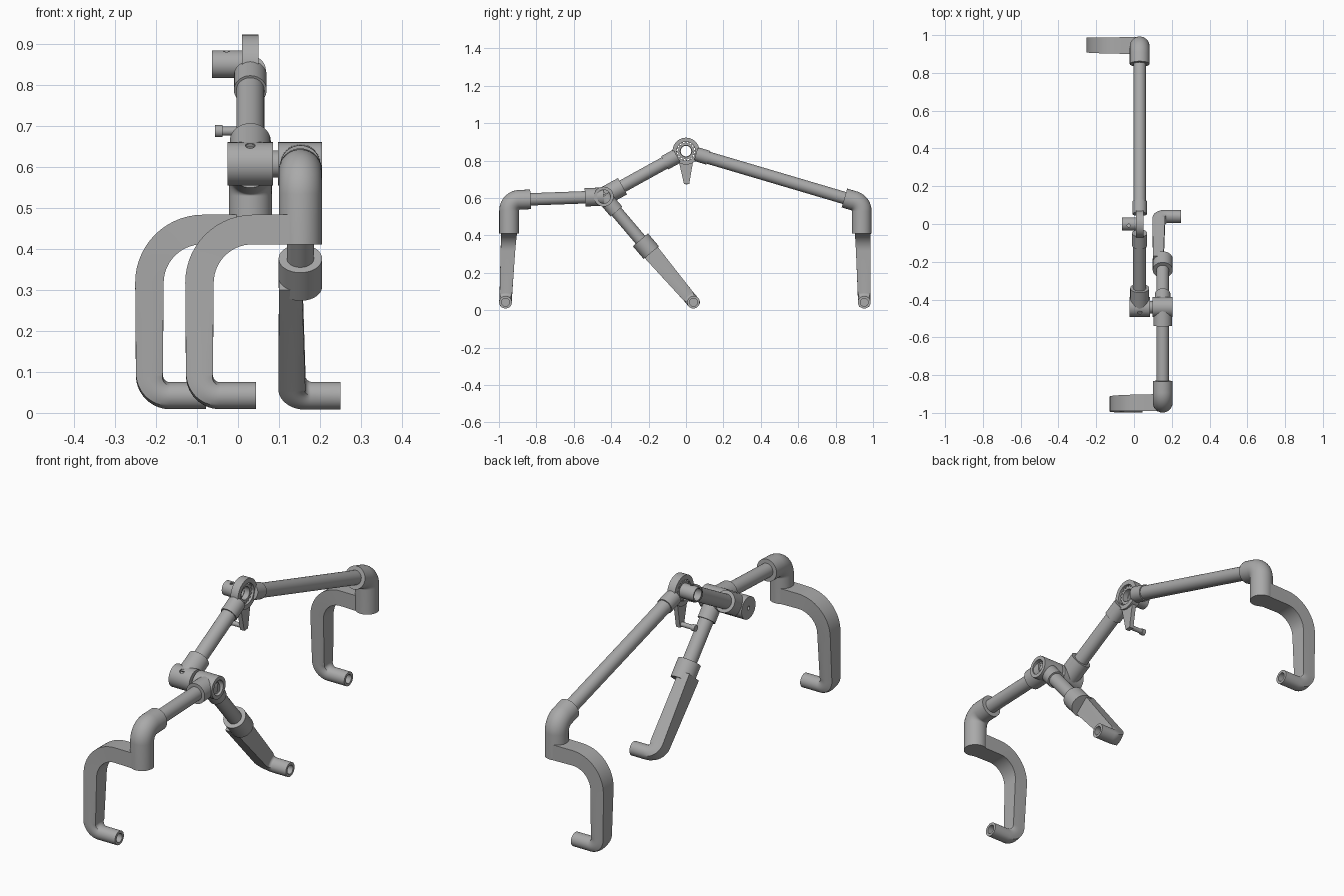
import bpy, bmesh
from math import cos, sin, pi, tan
from mathutils import Vector as V

if "Cube" in bpy.data.objects:
    bpy.data.objects.remove(bpy.data.objects["Cube"])

grey = bpy.data.materials.new("plain_grey")
grey.use_nodes = True
grey.diffuse_color = (0.4, 0.4, 0.4, 1)
grey.node_tree.nodes["Principled BSDF"].inputs["Base Color"].default_value = (0.4, 0.4, 0.4, 1)
SIDES = 40
X, Y = V((1, 0, 0)), V((0, 1, 0))
made = []


def finish(name, bm):
    bmesh.ops.recalc_face_normals(bm, faces=bm.faces)
    mesh = bpy.data.meshes.new(name)
    bm.to_mesh(mesh)
    bm.free()
    mesh.materials.append(grey)
    obj = bpy.data.objects.new(name, mesh)
    bpy.context.collection.objects.link(obj)
    made.append(obj)
    return obj


def bridge(bm, a, b):
    for i in range(len(a)):
        j = (i + 1) % len(a)
        bm.faces.new((a[i], a[j], b[j], b[i]))


def fillet(points, radii, steps=14):
    """Polyline with its inner corners rounded."""
    pts = [V(p) for p in points]
    path = [pts[0]]
    for k, r in enumerate(radii, 1):
        c = pts[k]
        a, b = (pts[k - 1] - c).normalized(), (pts[k + 1] - c).normalized()
        half = a.angle(b) / 2
        mid = c + (a + b).normalized() * (r / sin(half))
        start, end = c + a * (r / tan(half)) - mid, c + b * (r / tan(half)) - mid
        path += [mid + start.slerp(end, i / steps) * r for i in range(steps + 1)]
    return path + [pts[-1]]


def sweep(name, path, normal, size, square=lambda t: 0, bore=None):
    """Sweep a section that may change from round to square along a flat path."""
    path = [V(p) for p in path]
    run = [0]
    for a, b in zip(path, path[1:]):
        run.append(run[-1] + (b - a).length)
    bm = bmesh.new()

    def ring(p, side, a, b, k):
        verts = []
        for i in range(SIDES):
            c, s = cos(2 * pi * i / SIDES), sin(2 * pi * i / SIDES)
            f = 1 + k * (1 / max(abs(c), abs(s)) - 1)
            verts.append(bm.verts.new(p + side * (a * c * f) + normal * (b * s * f)))
        return verts

    rings = []
    for i, p in enumerate(path):
        before = (p - path[i - 1]).normalized() if i else V()
        after = (path[i + 1] - p).normalized() if i < len(path) - 1 else V()
        heading = (before + after).normalized()
        side = normal.cross(heading).normalized()
        t = run[i] / run[-1]
        rings.append(ring(p, side, *size(t), square(t)))
    if bore:
        r, depth = bore
        rings += [ring(path[-1], side, r, r, 0), ring(path[-1] - heading * depth, side, r, r, 0)]
    for a, b in zip(rings, rings[1:]):
        bridge(bm, a, b)
    bm.faces.new(rings[0])
    bm.faces.new(rings[-1])
    return finish(name, bm)


def rod(name, a, b, r, bore=None):
    along_x = abs((V(b) - V(a)).normalized().x) > 0.9
    return sweep(name, [a, b], Y if along_x else X, lambda t: (r, r), bore=bore)


def sleeve(name, x0, x1, outer, inner, center, teeth=0, depth=0):
    """Open ring along x, optionally with teeth on its rim."""
    bm = bmesh.new()
    count = teeth * 4 or SIDES
    loops = []
    for x, r, rim in ((x0, outer, 1), (x1, outer, 1), (x1, inner, 0), (x0, inner, 0)):
        loop = []
        for i in range(count):
            rr = r - depth * rim * (i % 4 > 1 if teeth else 0)
            a = 2 * pi * i / count
            loop.append(bm.verts.new((x, center.y + rr * cos(a), center.z + rr * sin(a))))
        loops.append(loop)
    for i in range(4):
        bridge(bm, loops[i], loops[(i + 1) % 4])
    return finish(name, bm)


def drill(obj, a, b, r):
    cutter = rod("hole_cutter", a, b, r)
    cutter.hide_render = True
    mod = obj.modifiers.new("hole", "BOOLEAN")
    mod.operation, mod.object, mod.solver = "DIFFERENCE", cutter, "EXACT"
    bpy.context.view_layer.objects.active = obj
    bpy.ops.object.modifier_apply(modifier=mod.name)
    made.remove(cutter)
    bpy.data.objects.remove(cutter)


XM, XS = 0.03, 0.152            # main tube line and side tube line
pivot = V((XM, 0, 0.85))
hub = V((XM, -0.44, 0.607))
tee = V((XS, -0.44, 0.607))
up = (pivot - hub).normalized()
rear_top = V((XM, 0.94, 0.572))
back = (rear_top - pivot).normalized()
front_top = V((XS, -0.946, 0.588))
ahead = (front_top - tee).normalized()
foot = V((XS, 0.04, 0.042))
down = (foot - tee).normalized()

# Elbows with straight tubes
for name, corner, run in (("front", front_top, -ahead), ("rear", rear_top, -back)):
    bottom = V((corner.x, corner.y, 0.41))
    reach = 0.115 if name == "front" else 0.097
    sweep(name + "_elbow", fillet([bottom, corner, corner + run * reach], [0.058]),
          X, lambda t: (0.0525, 0.0525))
rod("front_tube", front_top - ahead * 0.1, tee, 0.033)
rod("rear_tube", rear_top - back * 0.08, pivot + back * 0.07, 0.033)
rod("upper_tube", hub, pivot - up * 0.07, 0.034)
rod("leg_tube", tee, tee + down * 0.33, 0.033)

# Collars on the tubes
rod("upper_tube_collar", hub, hub + up * 0.115, 0.05)
rod("front_tube_collar", tee, tee + ahead * 0.1, 0.049)
rod("leg_tube_collar", tee, tee + down * 0.105, 0.041)
rod("pivot_front_collar", pivot - up * 0.055, pivot - up * 0.13, 0.04)
rod("pivot_rear_collar", pivot + back * 0.055, pivot + back * 0.125, 0.038)

# Paired hubs
main_hub = rod("main_hub", hub + X * 0.055, hub - X * 0.055, 0.053, (0.009, 0.02))
drill(main_hub, hub + V((0, -0.022, 0.036)), hub + V((0, -0.036, 0.06)), 0.012)
rod("hub_axle", hub, tee, 0.033)
rod("side_hub", tee - X * 0.054, tee + X * 0.053, 0.053, (0.036, 0.035))
rod("hub_bolt", tee, tee + X * 0.038, 0.022, (0.012, 0.015))

# Pivot ring, toothed hub and hollow knob
sleeve("pivot_ring", 0.01, 0.05, 0.072, 0.05, pivot)
sleeve("pivot_gear", 0.012, 0.04, 0.051, 0.031, pivot, teeth=16, depth=0.009)
knob = sleeve("pivot_knob", -0.063, 0.014, 0.034, 0.028, pivot)
drill(knob, V((-0.028, -0.008, 0.87)), V((-0.028, -0.008, 0.9)), 0.008)

# Lever and its pin
sweep("lever", [(XM, 0, 0.795), (XM, 0.003, 0.69), (XM, 0.004, 0.674)], X,
      lambda t: (0.038 - 0.024 * t, 0.011), lambda t: 1)
rod("lever_pin", (XM + 0.01, 0.004, 0.687), (-0.05, 0.004, 0.687), 0.011)
rod("lever_pin_head", (-0.038, 0.004, 0.687), (-0.056, 0.004, 0.687), 0.015)


# Curved arms: square section that turns into a round hollow tip
def arm(name, path, normal, width, depth, bend):
    def size(t):
        f = min(t / bend[0], 1)
        return width + (0.033 - width) * f, depth + (0.034 - depth) * f
    sweep(name, path, normal, size,
          lambda t: max(0, min(1, (bend[1] - t) / (bend[1] - bend[0]))), (0.021, 0.06))


for name, x, y0, y1 in (("front_arm", 0, -0.946, -0.965), ("rear_arm", -0.122, 0.945, 0.953)):
    path = fillet([(XS + x, 0, 0.447), (x - 0.094, 0, 0.447), (x - 0.094, 0, 0.042),
                   (x + 0.044, 0, 0.042)], [0.13, 0.05])
    for p in path:
        p.y = y0 + (y1 - y0) * (0.447 - p.z) / 0.405
    arm(name, path, Y, 0.037, 0.046, (0.76, 0.88))

# Middle leg: socket, blade and tip
start = tee + down * 0.303
rod("leg_socket", start, start + down * 0.09, 0.053, None)
blade_top = start + down * 0.06 - X * 0.024
blade = fillet([blade_top, foot - X * 0.02, foot + X * 0.098], [0.045])
arm("leg_blade", blade, down.cross(X).normalized(), 0.028, 0.047, (0.7, 0.85))

# Smooth shading with sharp edges kept
bpy.ops.object.select_all(action="DESELECT")
for obj in made:
    obj.select_set(True)
bpy.context.view_layer.objects.active = made[0]
bpy.ops.object.shade_smooth_by_angle(angle=pi / 6)
